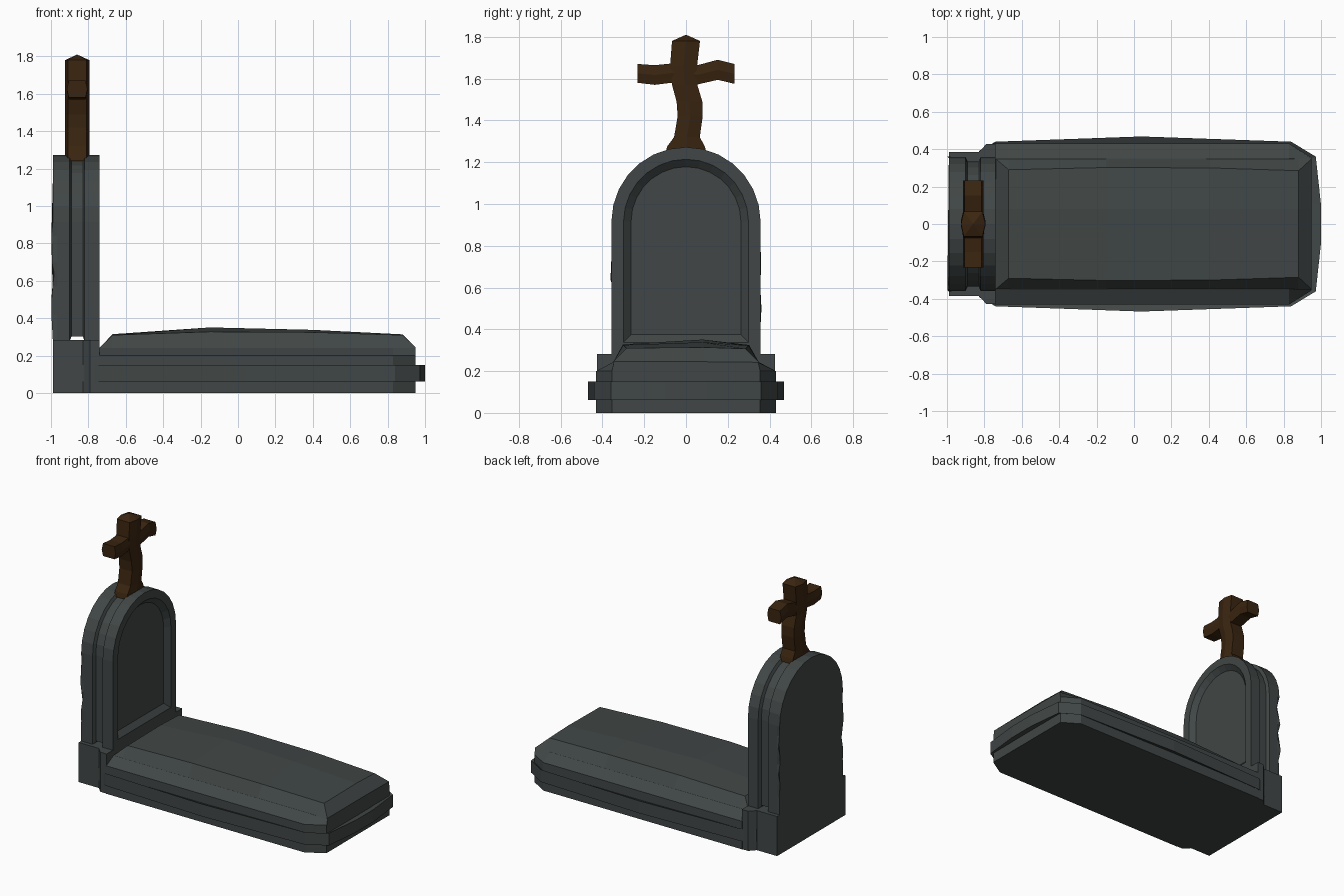
import bpy, bmesh, math, random

if "Cube" in bpy.data.objects:
    bpy.data.objects.remove(bpy.data.objects["Cube"])

random.seed(4)


def material(name, rgb):
    m = bpy.data.materials.new(name)
    m.diffuse_color = (*rgb, 1)
    m.use_nodes = True
    m.node_tree.nodes["Principled BSDF"].inputs["Base Color"].default_value = m.diffuse_color
    return m


STONE = material("dark_stone", (0.052, 0.062, 0.061))
WOOD = material("dark_wood", (0.042, 0.018, 0.005))


def loft(name, rings, mat):
    """Skin a list of equal-length closed rings and cap both ends."""
    bm = bmesh.new()
    vs = [[bm.verts.new(p) for p in r] for r in rings]
    n = len(vs[0])
    for a, b in zip(vs, vs[1:]):
        for i in range(n):
            j = (i + 1) % n
            bm.faces.new((a[i], a[j], b[j], b[i]))
    bm.faces.new(vs[0])
    bm.faces.new(vs[-1])
    bmesh.ops.remove_doubles(bm, verts=bm.verts, dist=0.0005)
    bmesh.ops.recalc_face_normals(bm, faces=bm.faces)
    me = bpy.data.meshes.new(name)
    bm.to_mesh(me)
    bm.free()
    me.materials.append(mat)
    ob = bpy.data.objects.new(name, me)
    bpy.context.collection.objects.link(ob)
    return ob


def mirrored(half):
    """Close a half outline given on the +y side."""
    return half + [(x, -y) for x, y in reversed(half)]


def at_z(outline, z):
    return [(x, y, z) for x, y in outline]


# Headstone: arched outline, inset by d
def arch(x, d=0.0, chip=False):
    r = 0.357 - d
    side = [0.28 + d, 0.42, 0.5, 0.57, 0.64, 0.7, 0.76, 0.84]
    pts = [(-r, z) for z in side]
    pts += [(-r * math.cos(math.pi * i / 14), 0.915 + r * math.sin(math.pi * i / 14))
            for i in range(15)]
    pts += [(r, z) for z in reversed(side)]
    ring = []
    for y, z in pts:
        px = x
        if chip and 0.4 < z < 0.85:   # worn back edges
            y *= random.uniform(0.95, 1.02)
            px += random.uniform(-0.01, 0.012)
        ring.append((px, y, z))
    return ring


loft("headstone", [
    arch(-0.99, 0, True), arch(-0.968), arch(-0.9), arch(-0.89, 0.022),
    arch(-0.83, 0.022), arch(-0.82), arch(-0.74), arch(-0.74, 0.058),
    arch(-0.772, 0.094)], STONE)

# Plinth under the headstone
plinth = mirrored([(-0.99, 0.385), (-0.83, 0.385), (-0.79, 0.427), (-0.74, 0.427)])
loft("plinth", [at_z(plinth, 0), at_z(plinth, 0.283)], STONE)

# Grave body with sloping ledge
body = mirrored([(-0.745, 0.43), (0.83, 0.43), (0.95, 0.355)])
ledge = mirrored([(-0.745, 0.35), (0.83, 0.35), (0.95, 0.345)])
loft("grave_body", [at_z(body, 0), at_z(body, 0.2), at_z(ledge, 0.242)], STONE)

# Flared band around the body
inner = mirrored([(-0.83, 0.38), (-0.74, 0.42), (0.04, 0.425), (0.83, 0.42),
                  (0.94, 0.35), (0.94, 0.12)])
outer = mirrored([(-0.83, 0.39), (-0.74, 0.44), (0.04, 0.468), (0.84, 0.44),
                  (0.972, 0.36), (1.0, 0.1)])
loft("grave_band", [at_z(inner, 0.075), at_z(outer, 0.062),
                    at_z(outer, 0.15), at_z(inner, 0.135)], STONE)


# Lid: cross-sections along x
def lid(x, w, edge, crown):
    return [(x, -0.35, 0.24), (x, -w, edge), (x, 0.08, crown),
            (x, w, edge - 0.003), (x, 0.35, 0.24)]


loft("grave_lid", [
    lid(-0.74, 0.349, 0.243, 0.243), lid(-0.67, 0.29, 0.31, 0.315),
    lid(-0.15, 0.302, 0.328, 0.351), lid(0.4, 0.3, 0.325, 0.338),
    lid(0.88, 0.285, 0.31, 0.314), lid(0.95, 0.349, 0.245, 0.245)], STONE)

# Crooked cross: hexagonal post and arm
CX = -0.86


def post(z, y0, y1, t=0.065, tip=None):
    m = (y0 + y1) / 2
    c = t * 0.77
    return [(CX - t, m, z), (CX - c, y0, z), (CX + c, y0, z),
            (CX + t, m, z), (CX + c, y1, z), (CX - c, y1, z)]


loft("cross_post", [
    post(1.24, -0.1, 0.1), post(1.275, -0.09, 0.09), post(1.32, -0.057, 0.066),
    post(1.42, -0.04, 0.08), post(1.49, -0.045, 0.078), post(1.57, -0.067, 0.054),
    post(1.66, -0.076, 0.053), post(1.78, -0.067, 0.067),
    post(1.81, 0, 0, 0)], WOOD)


def arm(y, z0, z1):
    m = (z0 + z1) / 2
    return [(CX - 0.055, y, m), (CX - 0.045, y, z0), (CX + 0.045, y, z0),
            (CX + 0.055, y, m), (CX + 0.045, y, z1), (CX - 0.045, y, z1)]


loft("cross_arm", [
    arm(-0.232, 1.58, 1.67), arm(-0.15, 1.57, 1.664), arm(-0.07, 1.58, 1.672),
    arm(0.055, 1.572, 1.664), arm(0.152, 1.594, 1.69), arm(0.232, 1.575, 1.67)], WOOD)
